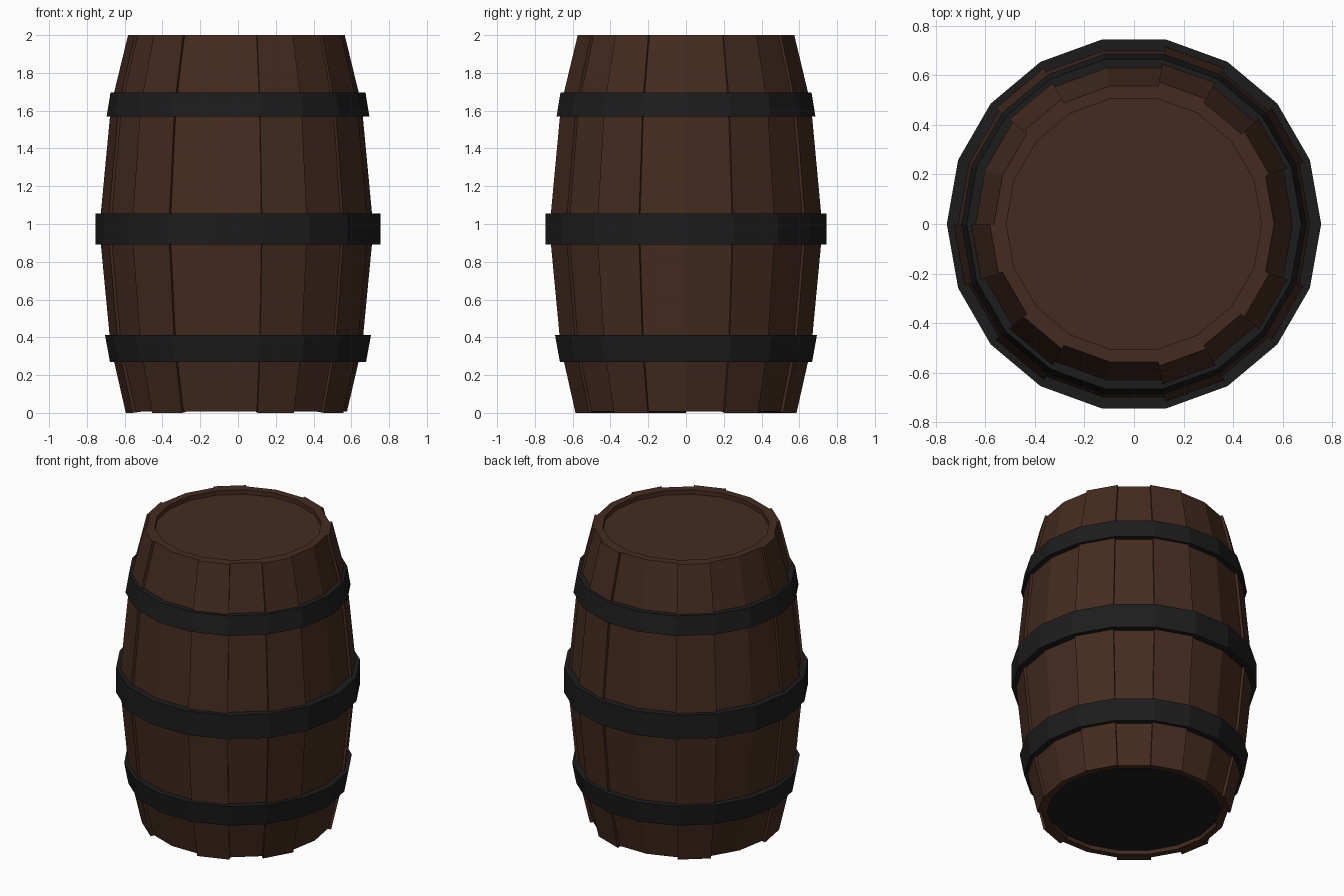
import bpy, bmesh
from math import cos, sin, pi

if "Cube" in bpy.data.objects:
    bpy.data.objects.remove(bpy.data.objects["Cube"])

N = 18  # sides of every ring


def material(name, rgb):
    m = bpy.data.materials.new(name)
    m.diffuse_color = (*rgb, 1)
    m.use_nodes = True
    m.node_tree.nodes["Principled BSDF"].inputs["Base Color"].default_value = m.diffuse_color
    return m


wood = material("dark_wood", (0.058, 0.024, 0.014))
iron = material("black_iron", (0.012, 0.012, 0.012))


def pt(r, z, i):
    a = 2 * pi * i / N
    return (r * cos(a), r * sin(a), z)


def finish(bm, name, mat):
    bmesh.ops.remove_doubles(bm, verts=bm.verts, dist=0.0005)
    bmesh.ops.recalc_face_normals(bm, faces=bm.faces)
    me = bpy.data.meshes.new(name)
    bm.to_mesh(me)
    bm.free()
    me.materials.append(mat)
    ob = bpy.data.objects.new(name, me)
    bpy.context.collection.objects.link(ob)
    return ob


def strip(bm, a, b):
    """Quads between two point paths, skipping segments where they coincide."""
    for k in range(len(a) - 1):
        vs = []
        for p in (a[k], a[k + 1], b[k + 1], b[k]):
            if p not in vs:
                vs.append(p)
        if len(vs) > 2:
            bm.faces.new([bm.verts.new(p) for p in vs])


# Staves: outer profile, with some sectors standing proud of the rest
outer = [(0.577, 0.008), (0.657, 0.35), (0.717, 0.975), (0.655, 1.63), (0.565, 2.0)]
raised = {1, 3, 6, 9, 11, 14, 16}
PROUD = 0.017


def stave_path(i, d):
    prof = [(r + d, z) for r, z in outer]
    if d:
        prof[0] = (prof[0][0], 0.0)
    path = [(0.535, 0.035), (0.535, 0.008)] + prof + [(0.515, 2.0), (0.515, 1.97)]
    return [pt(r, z, i) for r, z in path]


bm = bmesh.new()
for s in range(N):
    d = PROUD if s in raised else 0
    strip(bm, stave_path(s, d), stave_path(s + 1, d))
    if d:  # side walls of the proud stave
        for i in (s, s + 1):
            strip(bm, stave_path(i, d), stave_path(i, 0))
finish(bm, "staves", wood)


# Recessed end discs
def disc(name, r, z, mat, up):
    bm = bmesh.new()
    f = bm.faces.new([bm.verts.new(pt(r, z, i)) for i in range(N)])
    if not up:
        f.normal_flip()
    me = bpy.data.meshes.new(name)
    bm.to_mesh(me)
    bm.free()
    me.materials.append(mat)
    bpy.context.collection.objects.link(bpy.data.objects.new(name, me))


disc("lid", 0.515, 1.97, wood, True)
disc("base", 0.535, 0.035, iron, False)


# Iron hoops: (bottom z, bottom radius, top z, top radius)
def hoop(name, z0, r0, z1, r1, t=0.06):
    sec = [(r0 - t, z0), (r0, z0), (r1, z1), (r1 - t, z1), (r0 - t, z0)]
    bm = bmesh.new()
    for i in range(N):
        strip(bm, [pt(r, z, i) for r, z in sec],
              [pt(r, z, (i + 1) % N) for r, z in sec])
    finish(bm, name, iron)


hoop("lower_hoop", 0.27, 0.678, 0.412, 0.704)
hoop("middle_hoop", 0.892, 0.755, 1.055, 0.755)
hoop("upper_hoop", 1.568, 0.696, 1.695, 0.675)
